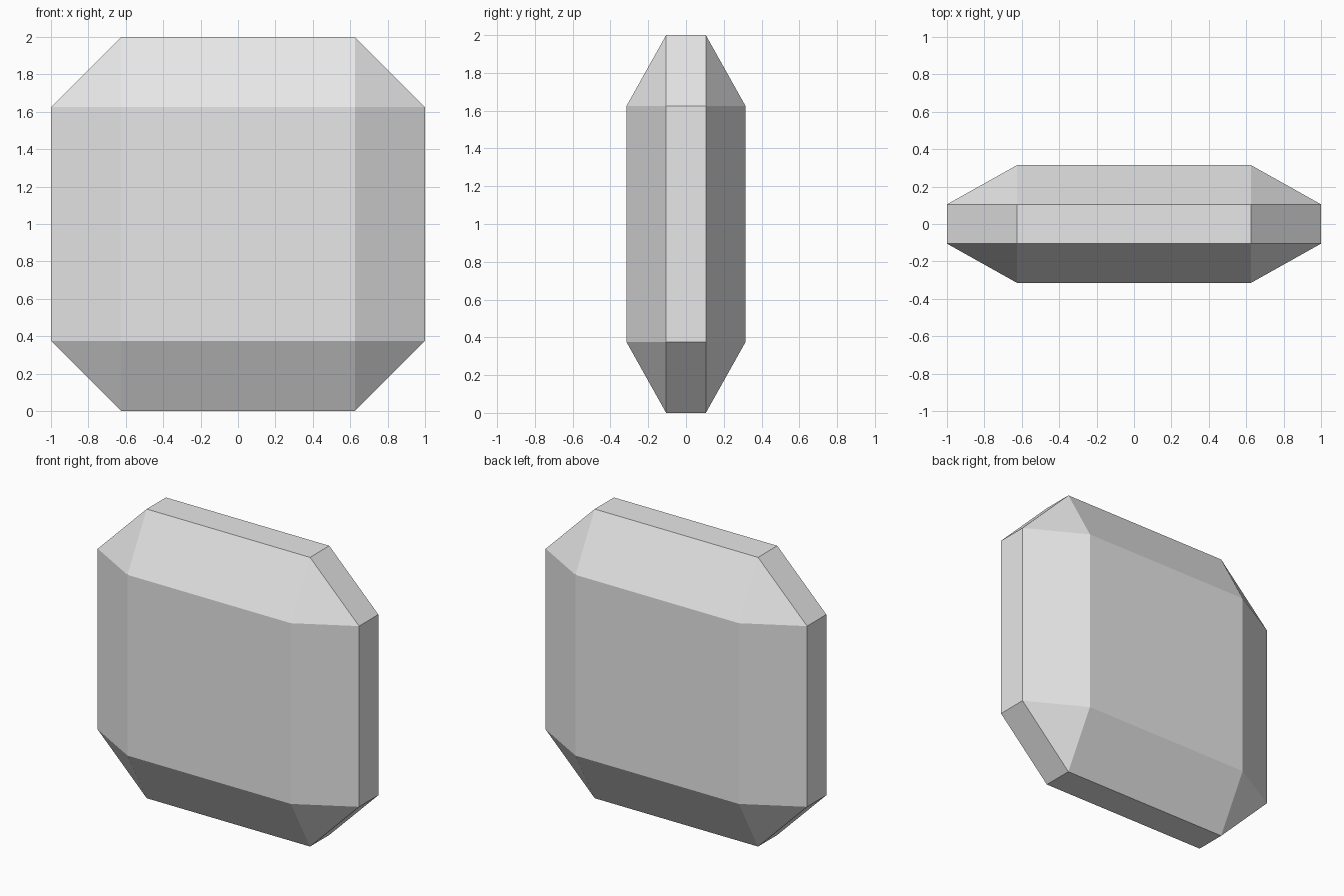
import bpy
import bmesh
from itertools import product

cube = bpy.data.objects.get("Cube")
if cube:
    bpy.data.objects.remove(cube, do_unlink=True)

# One plain grey material
GREY = (0.8, 0.8, 0.8, 1.0)
mat = bpy.data.materials.new("light_grey")
mat.use_nodes = True
mat.diffuse_color = GREY
mat.node_tree.nodes["Principled BSDF"].inputs["Base Color"].default_value = GREY

# Half sizes: outer edge, flat panel, rim thickness, full thickness
OUTER, PANEL, RIM, DEPTH = 1.0, 0.625, 0.105, 0.315

# Bevelled slab: hull around a tall, a wide and a deep box
bm = bmesh.new()
for box in ((PANEL, RIM, OUTER), (OUTER, RIM, PANEL), (PANEL, DEPTH, PANEL)):
    for sx, sy, sz in product((-1, 1), repeat=3):
        bm.verts.new((sx * box[0], sy * box[1], OUTER + sz * box[2]))
bmesh.ops.convex_hull(bm, input=bm.verts)

# Merge the hull's triangles into clean flat faces
bmesh.ops.dissolve_limit(bm, angle_limit=0.02, verts=bm.verts, edges=bm.edges)
bmesh.ops.recalc_face_normals(bm, faces=bm.faces)

mesh = bpy.data.meshes.new("bevelled_slab")
bm.to_mesh(mesh)
bm.free()
mesh.materials.append(mat)
slab = bpy.data.objects.new("bevelled_slab", mesh)
bpy.context.collection.objects.link(slab)
